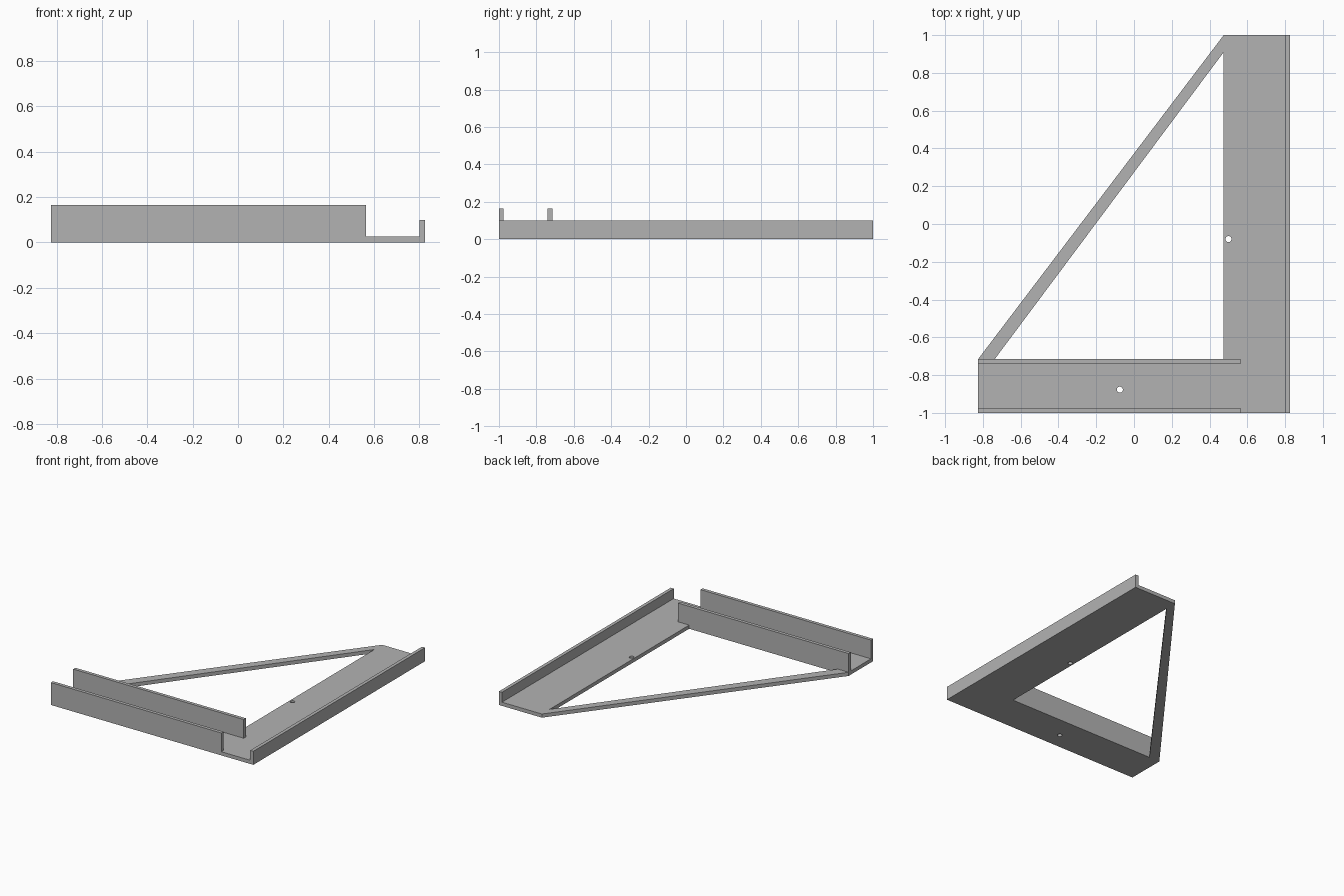
import bpy, bmesh, math
from mathutils import Vector

cube = bpy.data.objects.get("Cube")
if cube:
    bpy.data.objects.remove(cube, do_unlink=True)

grey = bpy.data.materials.new("matte grey")
grey.use_nodes = True
grey.diffuse_color = (0.45, 0.45, 0.45, 1)
grey.node_tree.nodes["Principled BSDF"].inputs["Base Color"].default_value = grey.diffuse_color

HALF_X, HALF_Y, BASE = 0.825, 1.0, 0.027   # half extents and plate thickness
WALL = 0.025                               # rail thickness
INNER_X, INNER_Y = 0.475, -0.715           # inner edges of the two arms


def finish(name, bm):
    bmesh.ops.recalc_face_normals(bm, faces=bm.faces)
    mesh = bpy.data.meshes.new(name)
    bm.to_mesh(mesh)
    bm.free()
    mesh.materials.append(grey)
    obj = bpy.data.objects.new(name, mesh)
    bpy.context.collection.objects.link(obj)
    return obj


def box(name, low, high):
    bm = bmesh.new()
    bmesh.ops.create_cube(bm, size=1)
    low, high = Vector(low), Vector(high)
    for v in bm.verts:
        v.co = (low + high) / 2 + v.co * (high - low)
    return finish(name, bm)


def circle(x, y, radius=0.016, sides=24):
    turns = [2 * math.pi * i / sides for i in range(sides)]
    return [(x + radius * math.cos(a), y + radius * math.sin(a)) for a in turns]


# Flat base: L-shaped arms, diagonal brace, triangular opening and two screw holes
outline = [(-HALF_X, -HALF_Y), (HALF_X, -HALF_Y), (HALF_X, HALF_Y),
           (INNER_X, HALF_Y), (-HALF_X, INNER_Y)]
opening = [(INNER_X, INNER_Y), (INNER_X, 0.91), (-0.737, INNER_Y)]
bm = bmesh.new()
for loop in (outline, opening, circle(0.5, -0.08), circle(-0.075, -0.877)):
    verts = [bm.verts.new((x, y, 0)) for x, y in loop]
    for i, v in enumerate(verts):
        bm.edges.new((v, verts[i - 1]))
bmesh.ops.triangle_fill(bm, edges=bm.edges[:], use_beauty=True, normal=(0, 0, 1))
bmesh.ops.dissolve_limit(bm, angle_limit=0.01, verts=bm.verts[:], edges=bm.edges[:])
top = bmesh.ops.extrude_face_region(bm, geom=bm.faces[:], use_keep_orig=True)
for item in top["geom"]:
    if isinstance(item, bmesh.types.BMVert):
        item.co.z = BASE
finish("base_plate", bm)

# Low fence along the left edge of the long arm
box("side_fence", (HALF_X - WALL, -HALF_Y, BASE), (HALF_X, HALF_Y, 0.1))

# Two taller parallel rails along the short arm
for name, y in (("front_rail", -HALF_Y), ("rear_rail", INNER_Y - WALL)):
    box(name, (-HALF_X, y, BASE), (0.565, y + WALL, 0.165))
